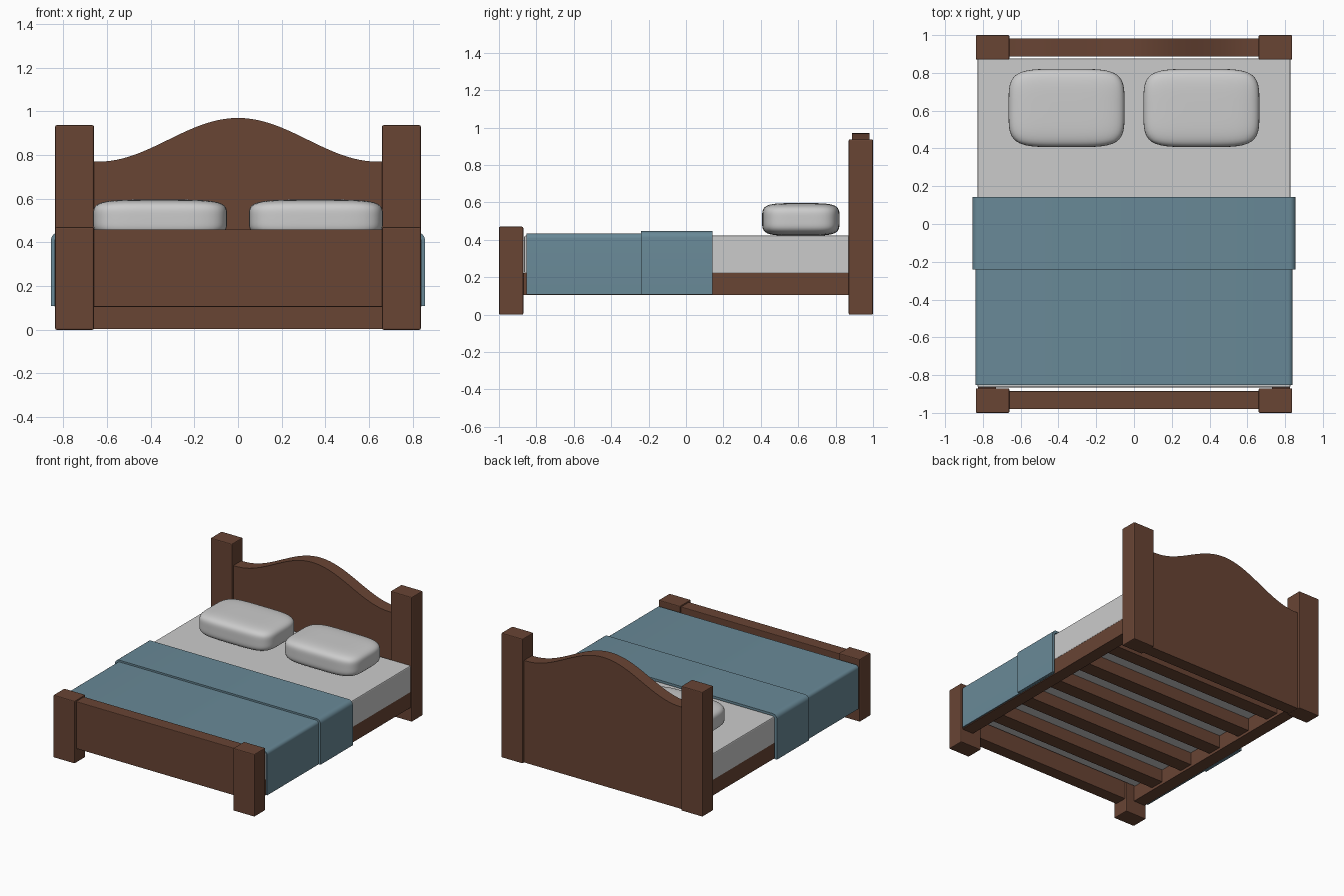
import bpy, bmesh, math

if "Cube" in bpy.data.objects:
    bpy.data.objects.remove(bpy.data.objects["Cube"])


def material(name, rgb):
    m = bpy.data.materials.new(name)
    m.diffuse_color = (*rgb, 1)
    m.use_nodes = True
    m.node_tree.nodes["Principled BSDF"].inputs["Base Color"].default_value = m.diffuse_color
    return m


wood = material("dark_wood", (0.14, 0.058, 0.034))
cloth = material("blue_cloth", (0.14, 0.25, 0.31))


def finish(name, bm, mat=None, bevel=0, smooth=False):
    bmesh.ops.recalc_face_normals(bm, faces=bm.faces)
    me = bpy.data.meshes.new(name)
    bm.to_mesh(me)
    bm.free()
    ob = bpy.data.objects.new(name, me)
    bpy.context.collection.objects.link(ob)
    if mat:
        me.materials.append(mat)
    if bevel:
        mod = ob.modifiers.new("bevel", 'BEVEL')
        mod.width, mod.segments = bevel, 2
    if smooth:
        bpy.ops.object.select_all(action='DESELECT')
        ob.select_set(True)
        bpy.context.view_layer.objects.active = ob
        bpy.ops.object.shade_smooth_by_angle(angle=math.radians(35))
    return ob


def box(name, x, y, z, mat=None, bevel=0.0):
    bm = bmesh.new()
    bmesh.ops.create_cube(bm, size=1)
    for v in bm.verts:
        v.co = [(a + b) / 2 + c * (b - a) for (a, b), c in zip((x, y, z), v.co)]
    return finish(name, bm, mat, bevel)


def prism(name, outline, y0, y1, mat, smooth=False):
    """Extrude an x-z outline along y."""
    bm = bmesh.new()
    f = bm.faces.new([bm.verts.new((x, y0, z)) for x, z in outline])
    ext = bmesh.ops.extrude_face_region(bm, geom=[f])["geom"]
    for v in ext:
        if isinstance(v, bmesh.types.BMVert):
            v.co.y = y1
    return finish(name, bm, mat, smooth=smooth)


def arch(half, bottom, top, r):
    """Upside-down U line with rounded top corners, left to right."""
    right = [(half - r + r * math.cos(a), top - r + r * math.sin(a))
             for a in [math.pi / 2 * (1 - i / 6) for i in range(7)]]
    right.append((half, bottom))
    return [(-x, z) for x, z in reversed(right)] + right


# posts, rails
for side, s in (("left", -1), ("right", 1)):
    px = sorted((s * 0.66, s * 0.837))
    box(side + "_head_post", px, (0.87, 1.0), (0, 0.937), wood, 0.006)
    box(side + "_foot_post", px, (-1.0, -0.87), (0, 0.47), wood, 0.006)
    box(side + "_side_rail", sorted((s * 0.73, s * 0.826)), (-0.88, 0.88),
        (0.105, 0.222), wood)

# headboard with wavy top
N = 48
top = []
for i in range(N + 1):
    x = 0.67 - 1.34 * i / N
    top.append((x, 0.77 + 0.1 * (1 + math.cos(math.pi * min(abs(x) / 0.64, 1)))))
prism("headboard", [(-0.67, 0.003), (0.67, 0.003)] + top, 0.887, 0.982, wood, True)

# footboard and slats
box("footboard", (-0.67, 0.67), (-0.98, -0.885), (0.105, 0.46), wood, 0.004)
for i in range(5):
    y = -0.62 + 0.31 * i
    box(f"slat_{i + 1}", (-0.74, 0.74), (y - 0.055, y + 0.055), (0.125, 0.222), wood)

# mattress
box("mattress", (-0.829, 0.829), (-0.865, 0.875), (0.22, 0.422), None, 0.008)

# blanket and its folded band
prism("blanket", arch(0.84, 0.107, 0.433, 0.025)
      + arch(0.83, 0.107, 0.423, 0.015)[::-1], -0.852, 0.13, cloth, True)
prism("blanket_fold", arch(0.856, 0.108, 0.446, 0.035)
      + arch(0.838, 0.108, 0.428, 0.02)[::-1], -0.24, 0.142, cloth, True)

# pillows: rounded boxes
for side, s in (("left", -1), ("right", 1)):
    bm = bmesh.new()
    bmesh.ops.create_cube(bm, size=2)
    bmesh.ops.subdivide_edges(bm, edges=bm.edges[:], cuts=15, use_grid_fill=True)
    p = 4.6
    for v in bm.verts:
        n = sum(abs(c) ** p for c in v.co) ** (1 / p)
        v.co = (s * 0.357 + 0.307 * v.co.x / n, 0.614 + 0.207 * v.co.y / n,
                0.509 + 0.087 * v.co.z / n)
    finish(side + "_pillow", bm, smooth=True)
